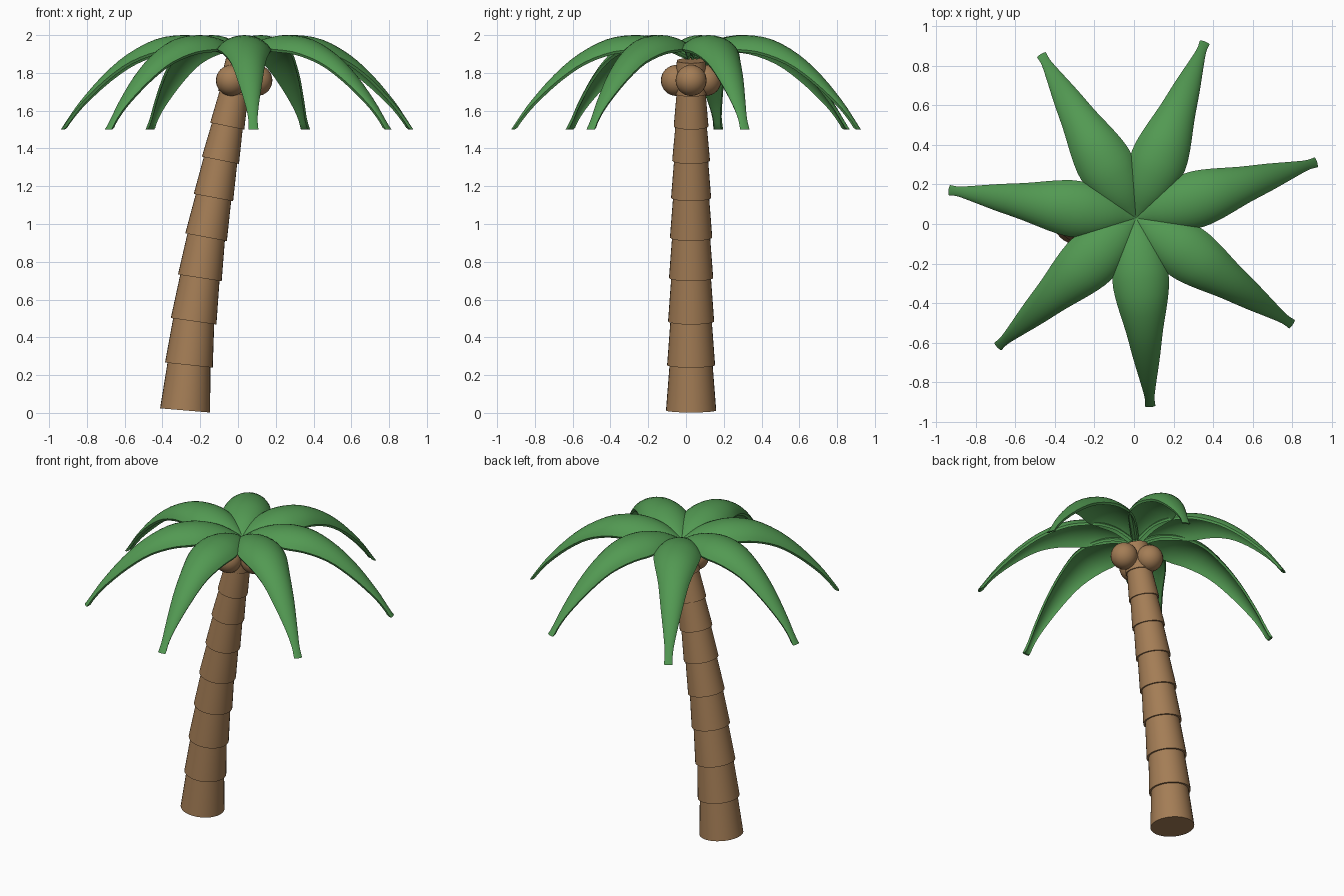
import bpy, bmesh, math
from mathutils import Vector, Matrix

if "Cube" in bpy.data.objects:
    bpy.data.objects.remove(bpy.data.objects["Cube"])


def material(name, rgb):
    m = bpy.data.materials.new(name)
    m.diffuse_color = (*rgb, 1)
    m.use_nodes = True
    m.node_tree.nodes["Principled BSDF"].inputs["Base Color"].default_value = m.diffuse_color
    return m


BROWN = material("bark brown", (0.37, 0.205, 0.092))
GREEN = material("leaf green", (0.085, 0.32, 0.085))


def finish(name, bm, mat):
    bmesh.ops.recalc_face_normals(bm, faces=bm.faces)
    me = bpy.data.meshes.new(name)
    bm.to_mesh(me)
    bm.free()
    me.materials.append(mat)
    me.shade_smooth()
    me.set_sharp_from_angle(angle=math.radians(40))
    ob = bpy.data.objects.new(name, me)
    bpy.context.collection.objects.link(ob)
    return ob


# Trunk: overlapping tapered rings along a leaning path (x, z, radius)
CY = 0.027
path = [(-0.28, 0.013, 0.133), (-0.26, 0.253, 0.127), (-0.235, 0.485, 0.122),
        (-0.202, 0.715, 0.117), (-0.169, 0.93, 0.112), (-0.13, 1.14, 0.106),
        (-0.093, 1.337, 0.10), (-0.057, 1.518, 0.092), (-0.022, 1.69, 0.085),
        (0.008, 1.85, 0.085)]
for i in range(len(path) - 1):
    (x0, z0, r0), (x1, z1, r1) = path[i], path[i + 1]
    a, b = Vector((x0, CY, z0)), Vector((x1, CY, z1))
    d = b - a
    length = d.length + 0.015
    bm = bmesh.new()
    bmesh.ops.create_cone(
        bm, cap_ends=True, segments=32, radius1=r0, radius2=r1 * 0.89, depth=length,
        matrix=Matrix.Translation(a + d.normalized() * length / 2)
        @ d.to_track_quat('Z', 'Y').to_matrix().to_4x4())
    finish(f"trunk_ring_{i + 1}", bm, BROWN)

# Coconuts: three around the top of the trunk
for i in range(3):
    t = math.radians(120 * i)
    bm = bmesh.new()
    bmesh.ops.create_uvsphere(
        bm, u_segments=24, v_segments=16, radius=0.082,
        matrix=Matrix.Translation((0.01 + 0.09 * math.cos(t), CY + 0.09 * math.sin(t), 1.76)))
    finish(f"coconut_{i + 1}", bm, BROWN)

# Leaf profile: distance out, ridge height, half width, sag of the edges
keys = [(0.0, 1.895, 0.03, 0.015), (0.1, 1.955, 0.08, 0.03), (0.2, 1.988, 0.122, 0.055),
        (0.31, 2.0, 0.143, 0.075), (0.45, 1.978, 0.128, 0.07), (0.6, 1.9, 0.094, 0.05),
        (0.73, 1.79, 0.068, 0.033), (0.85, 1.655, 0.039, 0.016), (0.915, 1.565, 0.025, 0.008),
        (0.958, 1.5, 0.026, 0.006)]


def spline(pts, steps):
    p = [Vector(k) for k in pts]
    p = [2 * p[0] - p[1]] + p + [2 * p[-1] - p[-2]]
    out = []
    for i in range(1, len(p) - 2):
        for s in range(steps):
            t = s / steps
            a, b, c, d = p[i - 1:i + 3]
            out.append(0.5 * (2 * b + (c - a) * t + (2 * a - 5 * b + 4 * c - d) * t * t
                              + (3 * b - a - 3 * c + d) * t ** 3))
    return out + [p[-2]]


def leaf(name, angle):
    pts = spline(keys, 3)
    bm = bmesh.new()
    rings, n, span, thick = [], 12, math.radians(65), 0.014
    for i, (r, z, w, sag) in enumerate(pts):
        p, q = pts[max(i - 1, 0)], pts[min(i + 1, len(pts) - 1)]
        tan = Vector((q[0] - p[0], q[1] - p[1])).normalized()
        nx, nz = -tan.y, tan.x
        ring = []
        # arched upper skin, then the lower skin on the way back
        for low in (0, 1):
            for k in range(n + 1):
                t = span * (2 * k / n - 1) * (-1 if low else 1)
                drop = sag * (1 - math.cos(t)) / (1 - math.cos(span)) + low * thick
                y = (w - low * 0.006) * math.sin(t) / math.sin(span)
                ring.append(bm.verts.new((r - nx * drop, y, max(1.5, z - nz * drop))))
        rings.append(ring)
    m = len(rings[0])
    for a, b in zip(rings, rings[1:]):
        for k in range(m):
            j = (k + 1) % m
            bm.faces.new((a[k], a[j], b[j], b[k]))
    for ring in (rings[0], rings[-1]):
        for k in range(n):
            bm.faces.new((ring[k], ring[k + 1], ring[m - 2 - k], ring[m - 1 - k]))
    bmesh.ops.transform(bm, verts=bm.verts, matrix=Matrix.Translation((0.01, 0.03, 0))
                        @ Matrix.Rotation(angle, 4, 'Z'))
    finish(name, bm, GREEN)


# Crown of seven leaves
for i in range(7):
    leaf(f"palm_leaf_{i + 1}", math.radians(17.2) + i * math.tau / 7)
